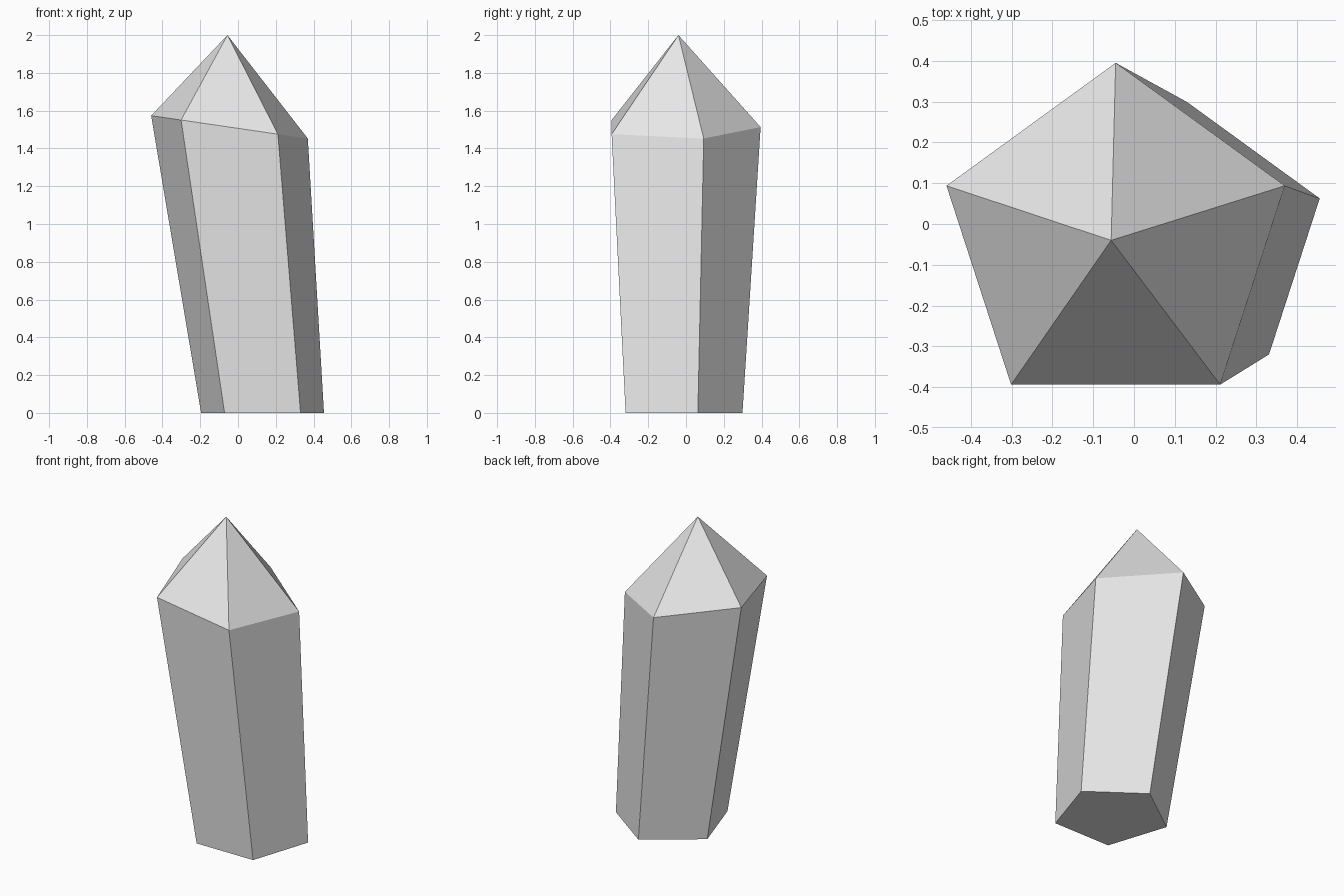
import bpy, bmesh, math

cube = bpy.data.objects.get("Cube")
if cube:
    bpy.data.objects.remove(cube, do_unlink=True)

SIDES = 5


def ring(bm, cx, cy, cz, radius, tilt=0.0):
    """Pentagon with one corner towards the back, sloped along x by tilt."""
    verts = []
    for i in range(SIDES):
        a = math.pi / 2 + i * math.tau / SIDES
        dx, dy = radius * math.cos(a), radius * math.sin(a)
        verts.append(bm.verts.new((cx + dx, cy + dy, cz + tilt * dx)))
    return verts


# Grey mineral material
grey = bpy.data.materials.new("pale grey crystal")
grey.use_nodes = True
colour = (0.8, 0.8, 0.8, 1.0)
grey.diffuse_color = colour
grey.node_tree.nodes["Principled BSDF"].inputs["Base Color"].default_value = colour

# Leaning, widening shaft with a sloped shoulder and a pointed tip
bm = bmesh.new()
base = ring(bm, 0.13, -0.043, 0.0, 0.342)
shoulder = ring(bm, -0.045, -0.041, 1.513, 0.436, tilt=-0.146)
tip = bm.verts.new((-0.056, -0.04, 2.0))

bm.faces.new(base)
for i in range(SIDES):
    j = (i + 1) % SIDES
    bm.faces.new((base[i], base[j], shoulder[j], shoulder[i]))
    bm.faces.new((shoulder[i], shoulder[j], tip))
bmesh.ops.recalc_face_normals(bm, faces=bm.faces)

mesh = bpy.data.meshes.new("crystal")
bm.to_mesh(mesh)
bm.free()
mesh.materials.append(grey)
crystal = bpy.data.objects.new("crystal", mesh)
bpy.context.collection.objects.link(crystal)
